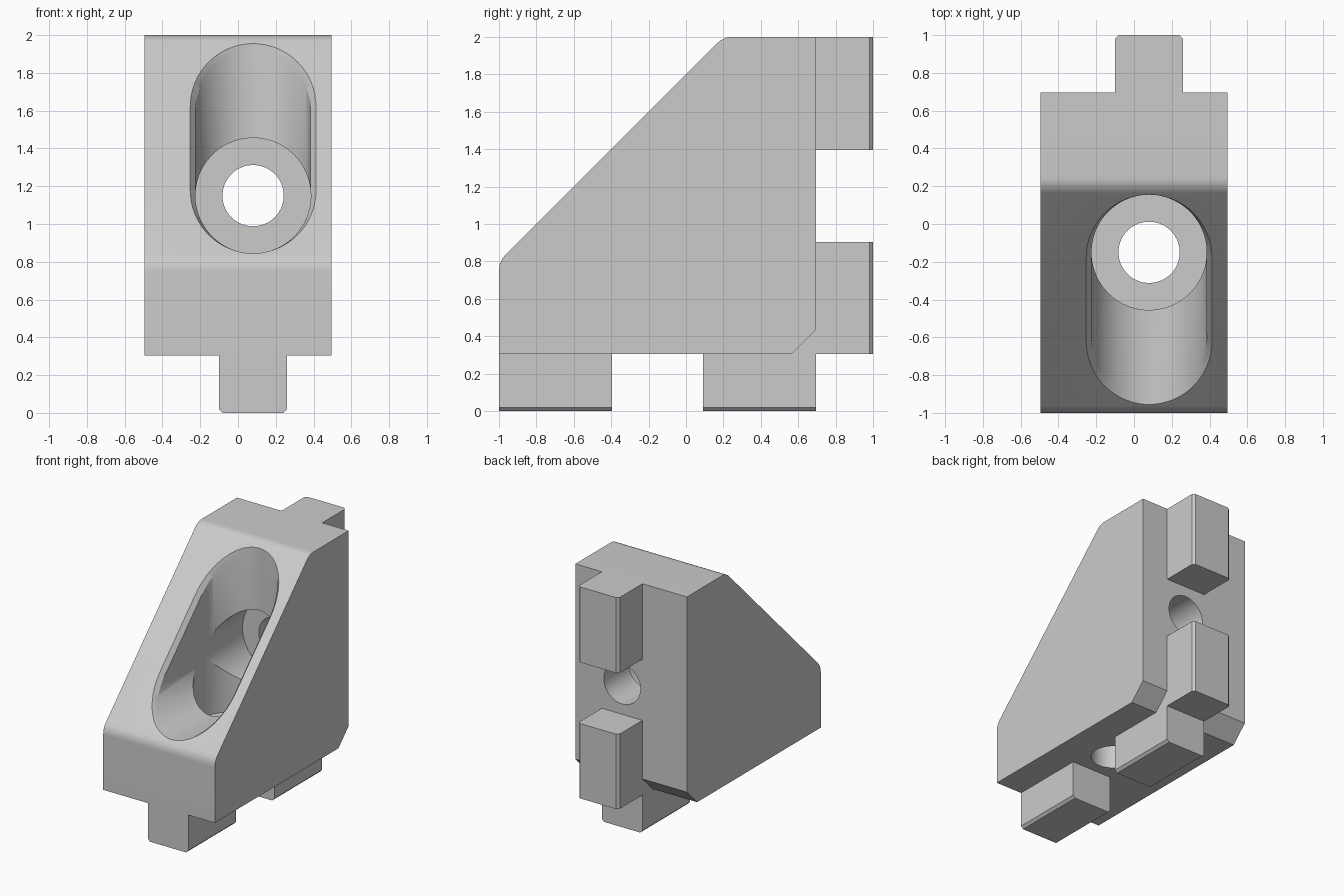
import bpy, bmesh
from math import sin, cos, pi, sqrt
from mathutils import Vector, Matrix

if "Cube" in bpy.data.objects:
    bpy.data.objects.remove(bpy.data.objects["Cube"], do_unlink=True)

grey = bpy.data.materials.new("light_grey")
grey.use_nodes = True
grey.diffuse_color = (0.6, 0.6, 0.6, 1)
grey.node_tree.nodes["Principled BSDF"].inputs["Base Color"].default_value = (0.6, 0.6, 0.6, 1)

AXIS_X, BORE_Y, BORE_Z = 0.08, -0.15, 1.15   # bore axes
HALF, BACK, BASE = 0.495, 0.695, 0.305       # body width and the two mounting faces
BORE, HOLE = 0.305, 0.162


def loft(name, rings):
    """Closed solid from a stack of equal-length rings of points."""
    bm = bmesh.new()
    loops = [[bm.verts.new(p) for p in ring] for ring in rings]
    n = len(loops[0])
    for a, b in zip(loops, loops[1:]):
        for i in range(n):
            j = (i + 1) % n
            bm.faces.new((a[i], a[j], b[j], b[i]))
    bm.faces.new(loops[0])
    bm.faces.new(loops[-1])
    bmesh.ops.recalc_face_normals(bm, faces=bm.faces)
    mesh = bpy.data.meshes.new(name)
    bm.to_mesh(mesh)
    bm.free()
    mesh.materials.append(grey)
    obj = bpy.data.objects.new(name, mesh)
    bpy.context.collection.objects.link(obj)
    return obj


def fillet(before, corner, after, reach, steps=8):
    """Rounded corner as a short quadratic curve."""
    c = Vector(corner)
    a = c + (Vector(before) - c).normalized() * reach
    b = c + (Vector(after) - c).normalized() * reach
    ts = [i / steps for i in range(steps + 1)]
    return [a * (1 - t) ** 2 + c * 2 * t * (1 - t) + b * t * t for t in ts]


def cylinder(name, radius, start, end, along_y):
    def point(a, h):
        u, v = radius * cos(a), radius * sin(a)
        if along_y:
            return (AXIS_X + u, h, BORE_Z + v)
        return (AXIS_X + u, BORE_Y + v, h)
    angles = [2 * pi * i / 96 for i in range(96)]
    return loft(name, [[point(a, h) for a in angles] for h in (start, end)])


def cut(target, cutter):
    cutter.hide_render = True
    mod = target.modifiers.new("cut", "BOOLEAN")
    mod.operation, mod.solver, mod.object = "DIFFERENCE", "EXACT", cutter
    bpy.context.view_layer.objects.active = target
    bpy.ops.object.modifier_apply(modifier=mod.name)
    bpy.data.objects.remove(cutter, do_unlink=True)


# Wedge body: side profile with rounded ends of the slope and a chamfered heel
low, high = (-1, 0.8), (0.2, 2)
profile = [(-1, BASE), (BACK - 0.13, BASE), (BACK, BASE + 0.13), (BACK, 2)]
profile += fillet((BACK, 2), high, low, 0.05)
profile += fillet(high, low, (-1, BASE), 0.05)
body = loft("bracket_body", [[(x, p[0], p[1]) for p in profile] for x in (-HALF, HALF)])

# Counterbores and screw holes, one along each axis
cut(body, cylinder("vertical_counterbore", BORE, 0.62, 2.4, False))
cut(body, cylinder("horizontal_counterbore", BORE + 0.0006, -1.4, 0.38, True))
cut(body, cylinder("vertical_hole", HOLE, 0.1, 1.0, False))
cut(body, cylinder("horizontal_hole", HOLE, 0.0, 1.0, True))

# Flat-sided pocket joining the two counterbores
w = BORE - 0.0005
corners = [(-1.5, BORE_Z), (BORE_Y, BORE_Z), (BORE_Y, 2.5), (-1.5, 2.5)]
cut(body, loft("pocket", [[(x, y, z) for y, z in corners] for x in (AXIS_X - w, AXIS_X + w)]))

# Tapered rim around the pocket mouth, laid out on the slope
mid_y = (BORE_Y + BORE_Z - 1.8) / 2
mid_z = mid_y + 1.8
reach = (BORE_Z - 1.8 - BORE_Y) / -sqrt(2) + BORE * sqrt(2)


def rim_ring(half, end, n):
    ring = []
    for side in (1, -1):
        for i in range(33):
            a = pi * i / 32 + (0 if side > 0 else pi)
            s = side * (end - half * sqrt(2)) + half * sqrt(2) * sin(a)
            ring.append((AXIS_X + half * cos(a), mid_y + (s - n) / sqrt(2), mid_z + (s + n) / sqrt(2)))
    return ring


reach = (BORE_Y - (BORE_Z - 1.8)) / sqrt(2) + BORE * sqrt(2)
depth = 0.04
cut(body, loft("rim", [rim_ring(0.333, reach, 0.03), rim_ring(0.333, reach, 0),
                       rim_ring(BORE - 0.003, reach - depth - 0.003, -depth)]))


# Locating tabs with chamfered outer edges
def tab(name, start, end, root, tip, upright):
    c = 0.02 if tip > root else -0.02
    half = 0.18
    section = [(-half, root), (half, root), (half, tip - c), (half - 0.02, tip),
               (0.02 - half, tip), (-half, tip - c)]
    return loft(name, [[(AXIS_X + x, d, h) if upright else (AXIS_X + x, h, d)
                        for x, d in section] for h in (start, end)])


parts = [body,
         tab("upper_back_tab", 1.395, 2, BACK, 1, True),
         tab("lower_back_tab", BASE, 0.905, BACK - 0.13, 1, True),
         tab("front_base_tab", -1, -0.395, BASE, 0, False),
         tab("rear_base_tab", 0.09, BACK, BASE, 0, False)]

# Smooth curved walls, crisp edges
bpy.ops.object.select_all(action="DESELECT")
body.select_set(True)
bpy.context.view_layer.objects.active = body
bpy.ops.object.shade_smooth_by_angle(angle=pi / 8)
